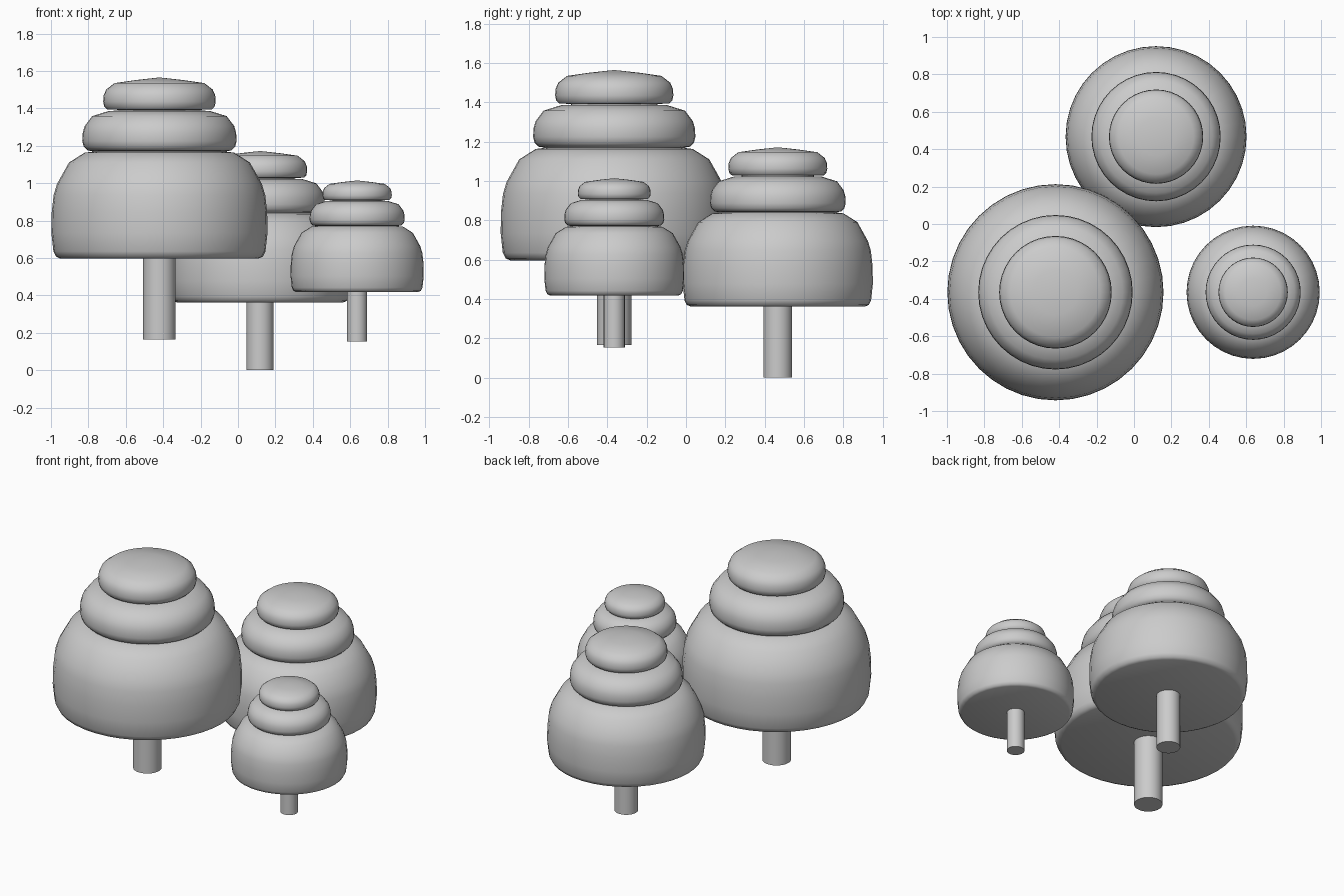
import bpy, bmesh, math

if "Cube" in bpy.data.objects:
    bpy.data.objects.remove(bpy.data.objects["Cube"])

SEG = 40

def lathe(name, profile, center, s):
    """Revolve an (r, z) profile that starts and ends on the axis."""
    bm = bmesh.new()
    vs = [bm.verts.new((r, 0, z)) for r, z in profile]
    es = [bm.edges.new(p) for p in zip(vs, vs[1:])]
    bmesh.ops.spin(bm, geom=vs + es, cent=(0, 0, 0), axis=(0, 0, 1),
                   angle=2 * math.pi, steps=SEG)
    bmesh.ops.remove_doubles(bm, verts=bm.verts[:], dist=1e-4)
    bmesh.ops.recalc_face_normals(bm, faces=bm.faces[:])
    bmesh.ops.scale(bm, vec=(s, s, s), verts=bm.verts[:])
    me = bpy.data.meshes.new(name)
    bm.to_mesh(me)
    bm.free()
    ob = bpy.data.objects.new(name, me)
    ob.location = center
    bpy.context.collection.objects.link(ob)
    bpy.ops.object.select_all(action='DESELECT')
    bpy.context.view_layer.objects.active = ob
    ob.select_set(True)
    bpy.ops.object.shade_smooth_by_angle(angle=math.radians(40))
    return ob

# Foliage: three stacked rounded tiers with narrow notches between them
foliage = [
    (0, .435), (.53, .432), (.553, .442), (.567, .47), (.578, .57), (.576, .68),
    (.566, .77), (.548, .83), (.484, .945), (.40, .998), (.36, 1.003),
    (.36, 1.006), (.385, 1.01), (.405, 1.03), (.413, 1.06), (.41, 1.105),
    (.40, 1.14), (.36, 1.193), (.27, 1.221), (.22, 1.223),
    (.22, 1.227), (.28, 1.23), (.295, 1.245), (.301, 1.27), (.298, 1.305),
    (.285, 1.335), (.24, 1.37), (.12, 1.387), (0, 1.4),
]
trunk = [(0, 0), (.087, 0), (.087, .45), (0, .45)]

# Same tree at three sizes: name, base position, scale
trees = [
    ("large", (-.42, -.365, .165), 1.0),
    ("medium", (.118, .467, 0), .837),
    ("small", (.637, -.365, .152), .616),
]
for name, pos, s in trees:
    lathe(name + "_foliage", foliage, pos, s)
    lathe(name + "_trunk", trunk, pos, s)
